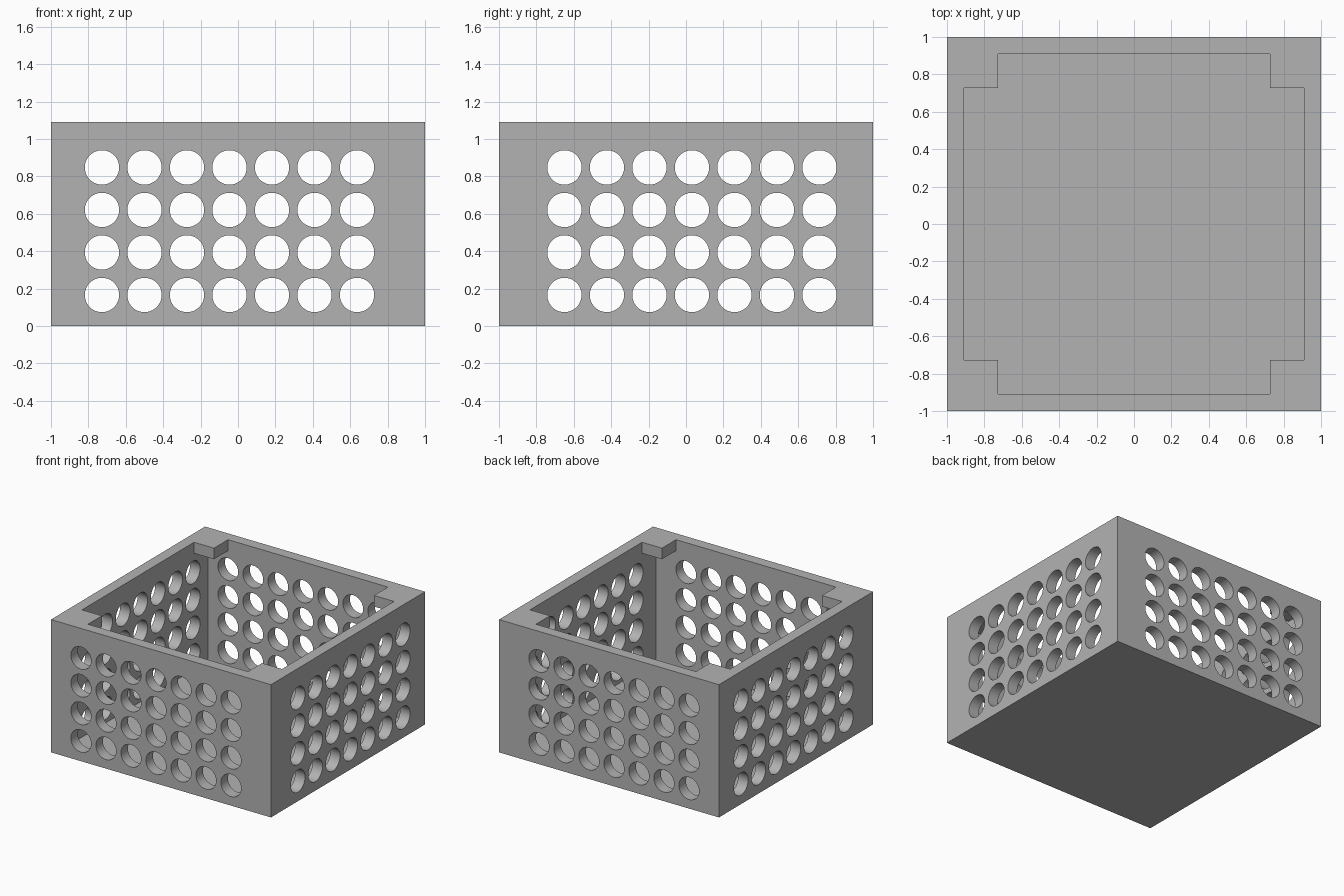
import bpy, bmesh, math
from mathutils import Matrix, Vector

if "Cube" in bpy.data.objects:
    bpy.data.objects.remove(bpy.data.objects["Cube"])

U = 1 / 11              # wall thickness, the basic module
HEIGHT = 12 * U
INNER = 10 * U          # half width of the cavity
TAB = 8 * U             # half width of the opening between the corner tabs
FLOOR = 0.045
RADIUS = 1.01 * U
PITCH = 2.5 * U


def make_object(name, bm):
    bmesh.ops.recalc_face_normals(bm, faces=bm.faces)
    mesh = bpy.data.meshes.new(name)
    bm.to_mesh(mesh)
    bm.free()
    ob = bpy.data.objects.new(name, mesh)
    bpy.context.collection.objects.link(ob)
    return ob


def prism(name, outline, z0, z1):
    bm = bmesh.new()
    face = bm.faces.new([bm.verts.new((x, y, z0)) for x, y in outline])
    top = bmesh.ops.extrude_face_region(bm, geom=[face])["geom"]
    verts = [g for g in top if isinstance(g, bmesh.types.BMVert)]
    bmesh.ops.translate(bm, verts=verts, vec=(0, 0, z1 - z0))
    return make_object(name, bm)


def square(h):
    return [(-h, -h), (h, -h), (h, h), (-h, h)]


def hole_rods(name, start, turn):
    """Grid of 7 x 4 rods running right through the box."""
    bm = bmesh.new()
    for i in range(7):
        for j in range(4):
            a, z = start + i * PITCH, 0.166 + j * PITCH
            pos = turn @ Vector((a, 0, z))
            mat = Matrix.Translation(pos) @ turn.to_4x4() @ Matrix.Rotation(math.pi / 2, 4, 'X')
            bmesh.ops.create_cone(bm, cap_ends=True, segments=48, radius1=RADIUS,
                                  radius2=RADIUS, depth=2.4, matrix=mat)
    return make_object(name, bm)


def cut(target, cutter):
    cutter.hide_render = True
    mod = target.modifiers.new("cut", 'BOOLEAN')
    mod.operation, mod.solver, mod.object = 'DIFFERENCE', 'EXACT', cutter
    bpy.context.view_layer.objects.active = target
    bpy.ops.object.modifier_apply(modifier=mod.name)
    bpy.data.objects.remove(cutter)


# Solid block
box = prism("perforated_box", square(1), 0, HEIGHT)

# Cavity, then the cross-shaped opening that leaves the four corner tabs
cut(box, prism("cavity_cutter", square(INNER), FLOOR, HEIGHT - U))
cross = []
for k in range(4):
    turn = Matrix.Rotation(k * math.pi / 2, 2)
    cross += [tuple(turn @ Vector(p)) for p in ((INNER, -TAB), (INNER, TAB), (TAB, TAB))]
cut(box, prism("opening_cutter", cross, HEIGHT - 1.5 * U, HEIGHT + 0.1))

# Round holes through front/back and through left/right
cut(box, hole_rods("front_hole_cutter", -8 * U, Matrix.Identity(3)))
cut(box, hole_rods("side_hole_cutter", -7.15 * U, Matrix.Rotation(math.pi / 2, 3, 'Z')))

# One grey colour, smooth hole walls with sharp edges
grey = bpy.data.materials.new("plain_grey")
grey.diffuse_color = (0.45, 0.45, 0.45, 1)
grey.use_nodes = True
grey.node_tree.nodes["Principled BSDF"].inputs["Base Color"].default_value = grey.diffuse_color
box.data.materials.clear()
box.data.materials.append(grey)
bpy.ops.object.select_all(action='DESELECT')
box.select_set(True)
bpy.context.view_layer.objects.active = box
bpy.ops.object.shade_smooth_by_angle(angle=math.radians(30))
